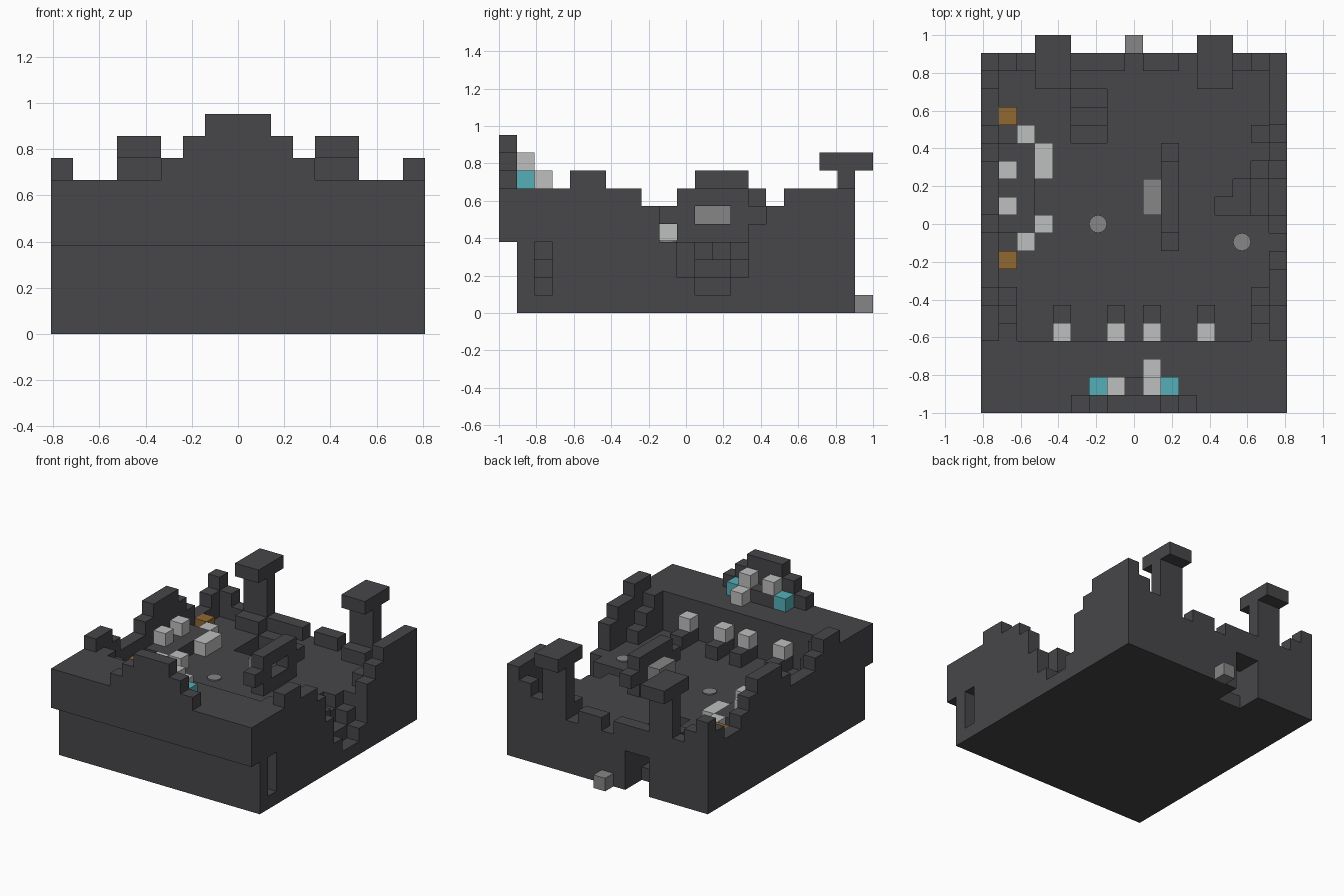
import bpy
import bmesh
from mathutils import Vector

cube = bpy.data.objects.get("Cube")
if cube:
    bpy.data.objects.remove(cube, do_unlink=True)

U = 2 / 21                      # edge of one block
NX, NY = 17, 21
ORIGIN = Vector((-NX * U / 2, -1, 0))


def material(name, rgb):
    m = bpy.data.materials.new(name)
    m.use_nodes = True
    m.diffuse_color = (*rgb, 1)
    m.node_tree.nodes["Principled BSDF"].inputs["Base Color"].default_value = (*rgb, 1)
    return m


DARK = material("charcoal", (0.063, 0.061, 0.067))
PALE = material("pale_grey", (0.515, 0.52, 0.52))
GREY = material("mid_grey", (0.24, 0.24, 0.24))
CYAN = material("cyan", (0.091, 0.43, 0.485))
AMBER = material("amber", (0.283, 0.141, 0.032))


def box(x, y, z):
    """Cells of a block; each argument is an index or an inclusive pair."""
    r = [range(a, a + 1) if isinstance(a, int) else range(a[0], a[1] + 1) for a in (x, y, z)]
    return {(i, j, k) for i in r[0] for j in r[1] for k in r[2]}


def link(name, bm, mat):
    me = bpy.data.meshes.new(name)
    bm.to_mesh(me)
    bm.free()
    me.materials.append(mat)
    ob = bpy.data.objects.new(name, me)
    bpy.context.collection.objects.link(ob)
    return ob


def build(name, cells, mat, solid=frozenset()):
    """Skin a set of cells, leaving out faces buried in the cells of 'solid'."""
    bm = bmesh.new()
    for c in sorted(cells):
        for axis in range(3):
            for side in (0, 1):
                n = list(c)
                n[axis] += 2 * side - 1
                if tuple(n) in cells or tuple(n) in solid:
                    continue
                quad = []
                for s, t in ((0, 0), (1, 0), (1, 1), (0, 1)):
                    p = Vector(c)
                    p[axis] += side
                    p[(axis + 1) % 3] += s
                    p[(axis + 2) % 3] += t
                    quad.append(bm.verts.new(p * U + ORIGIN))
                bm.faces.new(quad if side else quad[::-1])
    bmesh.ops.remove_doubles(bm, verts=bm.verts[:], dist=U / 100)
    bmesh.ops.dissolve_limit(bm, angle_limit=0.01, verts=bm.verts[:], edges=bm.edges[:])
    return link(name, bm, mat)


def columns(heights, place, base=4):
    """Stacks of cells from the floor up to each listed height."""
    cells = set()
    for n, h in enumerate(heights):
        if h > base:
            x, y = place(n)
            cells |= box(x, y, (base, h - 1))
    return cells


# Foundation, with crater, stair tunnel and side slot cut out
base = box((0, 16), (1, 19), (0, 3))
crater = {(16, 10): 2, (16, 11): 1, (16, 12): 1, (16, 13): 2,
          (15, 11): 2, (15, 12): 2, (15, 13): 3,
          (14, 11): 3, (14, 12): 3, (13, 11): 3}
for (x, y), floor in crater.items():
    base -= box(x, y, (floor, 3))
base -= box((5, 6), (18, 19), (0, 2))
for step in (1, 2, 3):
    base -= box((5, 6), 18 - step, (step, 3))
    base -= box((17 - step, 16), 2, step)

# Front ledge and the stepped crest on it
ledge = box((0, 16), (0, 3), (4, 6))
crest = box((7, 9), 1, 7)
for step in range(3):
    crest |= box((5 + step, 11 - step), 0, 7 + step)

# Broken side walls, front to back, and the battered back wall
left_wall = columns([8, 8, 7, 6, 6, 6, 7, 8, 8, 8, 7, 6, 5, 5, 6, 7], lambda n: (0, n + 4))
right_wall = columns([8, 8, 7, 7, 6, 4, 4, 4, 4, 4, 5, 6, 7, 7, 7, 7], lambda n: (16, n + 4))
back_wall = columns([7, 6, 5, 4, 4, 5, 5, 5, 4, 5, 5, 4, 4, 4, 5, 6, 7], lambda n: (n, 19))
buttress = box(15, 15, 4)
for x in (1, 15):
    buttress |= columns([7, 6, 5], lambda n: (x, n + 4))

# Back pillars with wide caps
pillars = set()
for x in (3, 12):
    pillars |= box((x, x + 1), 19, (4, 7)) | box((x, x + 1), (18, 20), 8)
    pillars |= box((x, x + 1), 18, 4)

# Round standing frame, seats and console
ring = box(10, (10, 13), (4, 6)) | box(10, (9, 14), 5)
ring -= box(10, (11, 12), 5)
console = box((1, 2), (10, 14), 4)
seats = set()
for x in (4, 7, 9, 12):
    seats |= box(x, (4, 5), 4)

dark = {"foundation": base, "front_ledge": ledge, "ledge_crest": crest,
        "left_wall": left_wall, "right_wall": right_wall, "back_wall": back_wall,
        "wall_buttresses": buttress, "back_pillars": pillars,
        "standing_frame": ring, "side_console": console, "front_seats": seats}
everything = set().union(*dark.values())
for name, cells in dark.items():
    build(name, cells, DARK, everything)

# Pale blocks
for x in (4, 7, 9, 12):
    build("seat_block", box(x, 4, 5), PALE)
for x in (7, 9):
    build("crest_block", box(x, 1, 8), PALE)
build("crest_front_block", box(9, 2, 7), PALE)
for y in (11, 13):
    build("console_block", box(1, y, 5), PALE)
build("floor_block_long", box(3, (13, 14), 4), PALE)
for x, y in ((2, 15), (3, 10), (2, 9)):
    build("floor_block", box(x, y, 4), PALE)

# Coloured lamps and grey blocks
for x in (6, 10):
    build("crest_lamp", box(x, 1, 7), CYAN)
for y in (8, 16):
    build("amber_lamp", box(1, y, 4), AMBER)
build("frame_panel", box(9, (11, 12), 5), GREY)
build("back_step_block", box(8, 20, 0), GREY)

# Floor discs
for x, y in ((6.5, 10.5), (14.5, 9.5)):
    bm = bmesh.new()
    bmesh.ops.create_cone(bm, cap_ends=True, segments=12, radius1=U / 2, radius2=U / 2, depth=0.008)
    disc = link("floor_disc", bm, GREY)
    disc.location = Vector((x, y, 4)) * U + ORIGIN + Vector((0, 0, 0.004))
